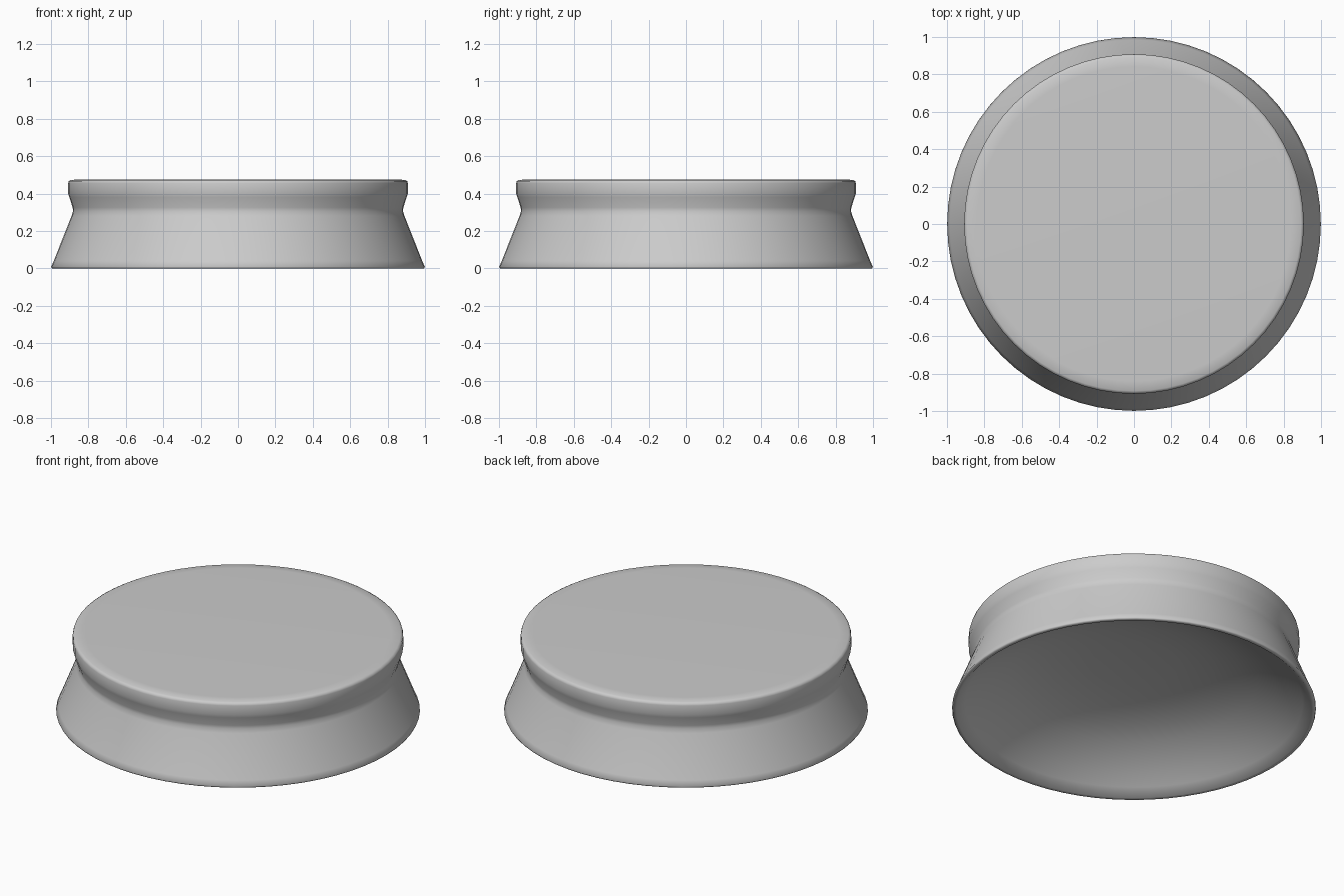
import bpy, bmesh, math

if "Cube" in bpy.data.objects:
    bpy.data.objects.remove(bpy.data.objects["Cube"])

SEGMENTS = 64


def lathe(name, profile):
    """Spin an (r, z) profile that starts and ends on the z axis."""
    bm = bmesh.new()
    verts = [bm.verts.new((r, 0, z)) for r, z in profile]
    edges = [bm.edges.new(pair) for pair in zip(verts, verts[1:])]
    bmesh.ops.spin(bm, geom=verts + edges, cent=(0, 0, 0), axis=(0, 0, 1),
                   angle=2 * math.pi, steps=SEGMENTS, use_duplicate=False)
    bmesh.ops.remove_doubles(bm, verts=bm.verts, dist=0.0005)
    bmesh.ops.recalc_face_normals(bm, faces=bm.faces)
    for face in bm.faces:
        face.smooth = True
    mesh = bpy.data.meshes.new(name)
    bm.to_mesh(mesh)
    bm.free()
    obj = bpy.data.objects.new(name, mesh)
    bpy.context.collection.objects.link(obj)
    return obj


# Waisted round cap: flat top, rounded lip, narrow neck, flared skirt
outside = [(0, 0.475), (0.84, 0.475), (0.893, 0.473), (0.905, 0.466),
           (0.908, 0.455), (0.908, 0.40), (0.902, 0.38), (0.884, 0.325),
           (0.882, 0.305), (0.89, 0.28), (0.985, 0.04), (0.999, 0.008),
           (0.995, 0)]
# Hollow underside: shallow dome, flatter toward the middle
RIM, DEPTH = 0.975, 0.29
inside = [(RIM * t, DEPTH * (1 - t ** 3))
          for t in (1, 0.95, 0.88, 0.8, 0.7, 0.6, 0.45, 0.25, 0)]
lathe("round_cap", outside + inside)
